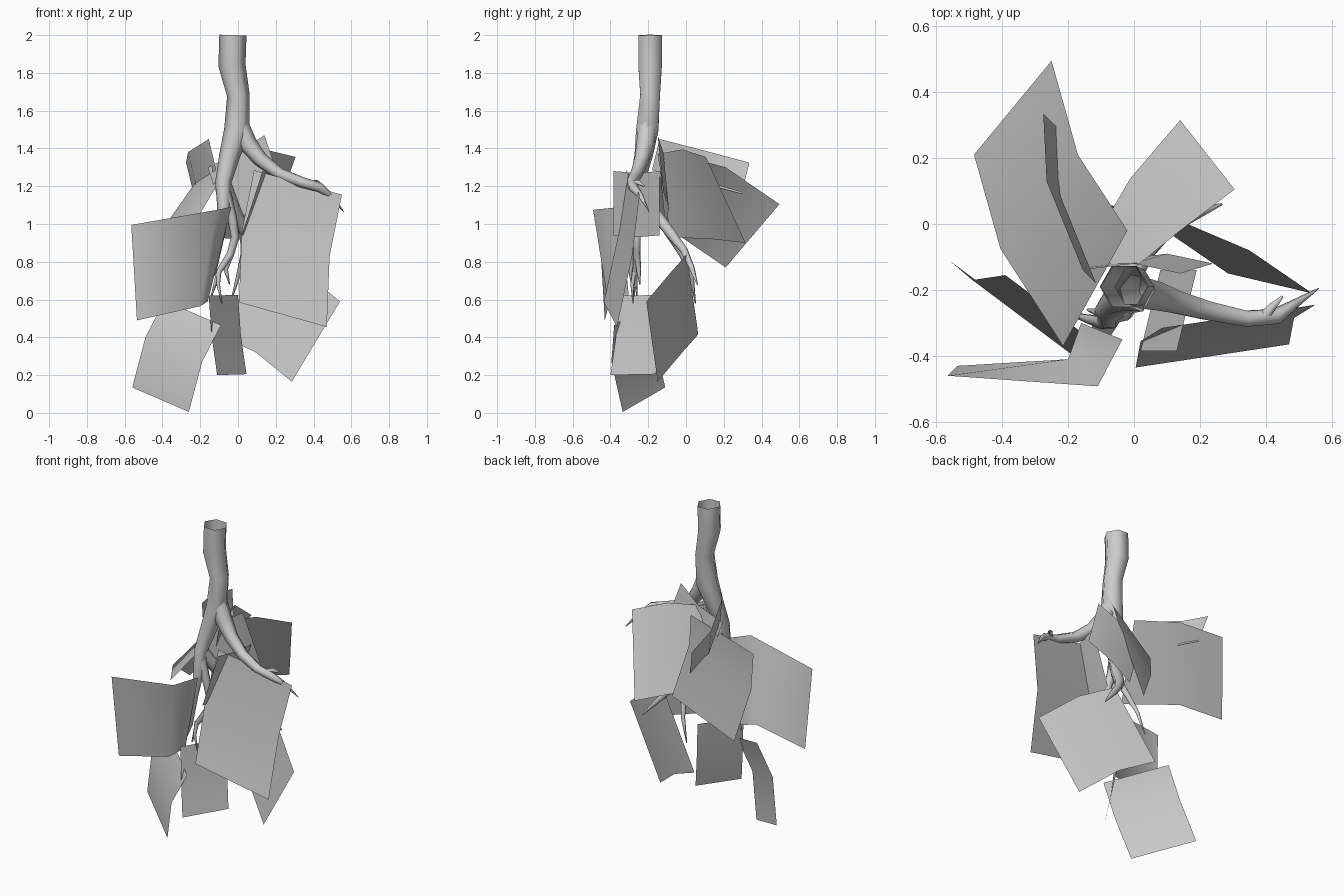
import bpy
import math
from mathutils import Vector


def tube(name, pts):
    """Open six-sided tapering tube through (x, y, z, radius) points."""
    cu = bpy.data.curves.new(name, 'CURVE')
    cu.dimensions = '3D'
    cu.bevel_depth = 1.0
    cu.bevel_resolution = 1
    sp = cu.splines.new('POLY')
    sp.points.add(len(pts) - 1)
    for p, (x, y, z, r) in zip(sp.points, pts):
        p.co = (x, y, z, 1)
        p.radius = r
        p.tilt = math.radians(30)
    ob = bpy.data.objects.new(name, cu)
    bpy.context.collection.objects.link(ob)
    bpy.ops.object.select_all(action='DESELECT')
    ob.select_set(True)
    bpy.context.view_layer.objects.active = ob
    bpy.ops.object.convert(target='MESH')
    for f in bpy.context.object.data.polygons:
        f.use_smooth = True


def leaf(name, edge, across=None, edge2=None):
    """Bent card: a three-point edge swept along a vector or joined to a second edge."""
    a = [Vector(p) for p in edge]
    b = [Vector(p) for p in edge2] if edge2 else [p + Vector(across) for p in a]
    me = bpy.data.meshes.new(name)
    me.from_pydata(a + b, [], [(0, 1, 4, 3), (1, 2, 5, 4)])
    for f in me.polygons:
        f.use_smooth = True
    bpy.context.collection.objects.link(bpy.data.objects.new(name, me))


# Main stem, hanging down
tube("stem", [(-.027, -.19, 2, .072), (-.032, -.19, 1.84, .072), (.002, -.19, 1.68, .06),
              (-.005, -.205, 1.5, .068), (-.045, -.225, 1.36, .055), (-.078, -.26, 1.22, .043),
              (-.075, -.285, 1.1, .036), (-.09, -.3, .95, .022), (-.13, -.29, .75, .016),
              (-.2, -.27, .58, .004)])
# Side branch and its twigs
tube("side_branch", [(.005, -.205, 1.52, .055), (.055, -.215, 1.42, .05), (.12, -.235, 1.34, .04),
                     (.22, -.262, 1.265, .033), (.34, -.287, 1.22, .028), (.43, -.28, 1.195, .026),
                     (.49, -.24, 1.15, .014), (.56, -.195, 1.065, .002)])
tube("side_twig", [(.39, -.285, 1.21, .02), (.42, -.25, 1.22, .014), (.45, -.22, 1.2, .004)])
# Lower front branch and twigs
tube("front_branch", [(-.075, -.27, 1.18, .035), (-.03, -.27, 1.03, .025), (-.015, -.26, .93, .022),
                      (-.04, -.26, .84, .02), (-.1, -.27, .75, .015), (-.14, -.26, .62, .004)])
tube("front_twig_a", [(-.03, -.26, .86, .018), (-.065, -.25, .76, .013), (-.045, -.245, .68, .003)])
tube("front_twig_b", [(-.1, -.27, .76, .014), (-.105, -.285, .68, .01), (-.085, -.28, .58, .003)])
# Rear branch and twigs
tube("rear_branch", [(-.075, -.26, 1.22, .038), (-.02, -.18, 1.08, .034), (.04, -.08, .95, .03),
                     (.11, -.01, .86, .022), (.19, .03, .77, .016), (.265, .06, .68, .004)])
tube("rear_twig", [(.03, -.1, .97, .024), (.03, -.02, .84, .018), (.0, .03, .72, .012),
                   (-.04, .05, .58, .003)])

# Leaf cards
leaf("leaf_front_right", [(.55, -.245, 1.155), (.485, -.285, .83), (.47, -.365, .455)],
     (-.465, -.07, .13))
leaf("leaf_front_left", [(-.565, -.46, .995), (-.11, -.492, 1.075), (-.035, -.35, 1.09)],
     edge2=[(-.535, -.43, .49), (-.2, -.41, .565), (-.16, -.3, .59)])
leaf("leaf_low_left", [(-.39, -.155, .595), (-.49, -.17, .4), (-.56, -.11, .135)],
     (.3, -.225, -.13))
leaf("leaf_rear_left", [(-.02, -.02, 1.36), (-.17, .21, 1.3), (-.25, .495, 1.105)],
     edge2=[(-.215, -.37, 1.03), (-.405, -.075, .965), (-.485, .21, .77)])
leaf("leaf_rear_right", [(-.02, -.15, 1.37), (.14, -.02, 1.395), (.305, .105, 1.355)],
     edge2=[(-.14, -.08, .93), (-.01, .14, .92), (.14, .315, .9)])
leaf("leaf_low_right", [(.15, .005, .84), (.35, -.08, .745), (.54, -.21, .59)],
     (-.255, .06, -.425))
leaf("leaf_rear_narrow", [(-.155, -.14, 1.45), (-.265, .13, 1.38), (-.275, .335, 1.325)],
     (.04, -.04, -.165))
leaf("leaf_low_centre", [(-.155, -.355, .62), (-.14, -.37, .41), (-.11, -.4, .2)],
     (.155, .24, .005))
leaf("leaf_inner", [(.19, -.14, 1.28), (.16, -.26, 1.27), (.13, -.385, 1.28)],
     (-.11, .0, -.34))
leaf("leaf_behind_stem", [(.14, -.15, 1.47), (0, -.12, 1.38), (-.16, -.14, 1.3)],
     (.1, .03, -.3))
